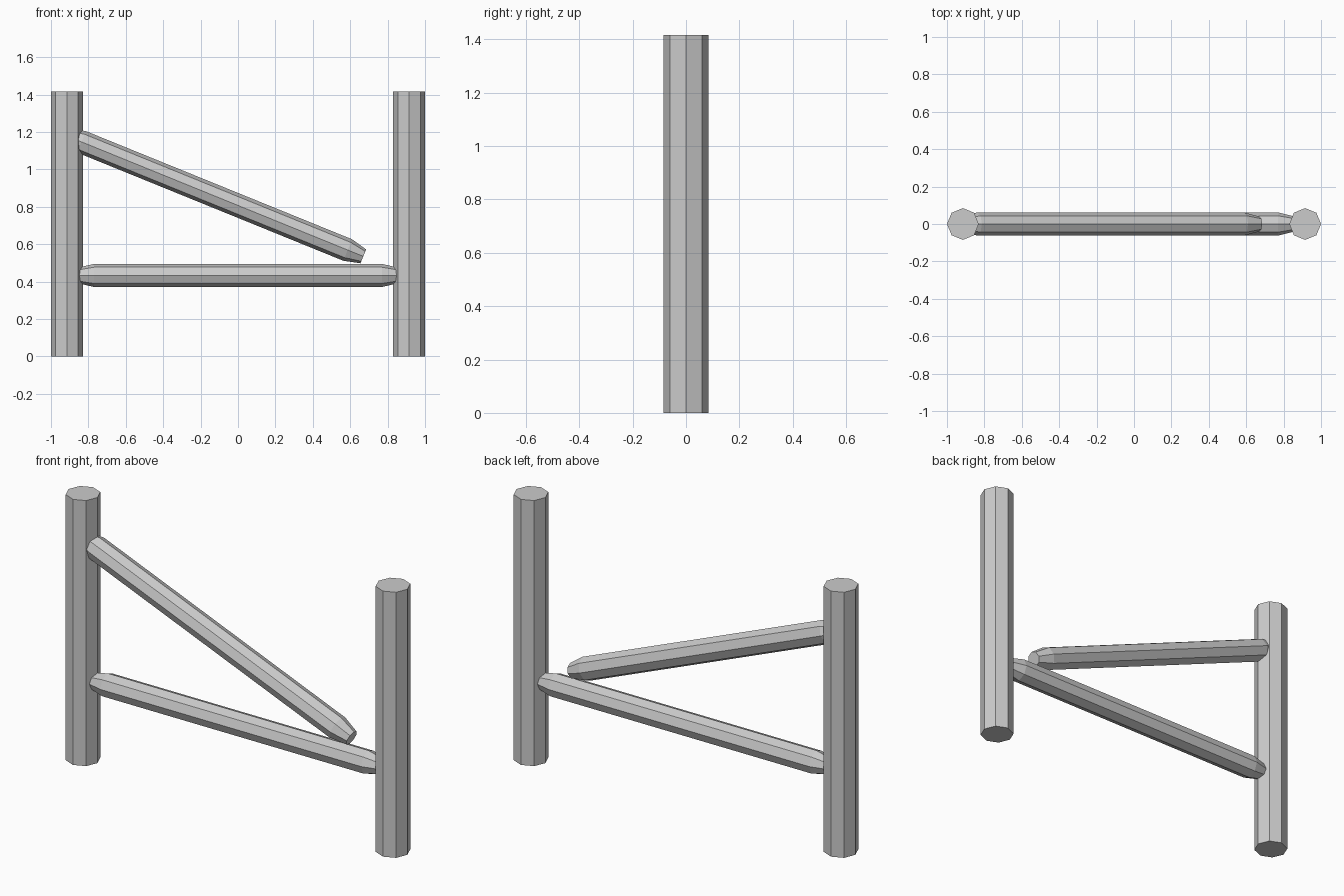
import bpy, bmesh, math
from mathutils import Matrix, Vector

if "Cube" in bpy.data.objects:
    bpy.data.objects.remove(bpy.data.objects["Cube"])

SIDES = 8


def prism(name, rings, matrix):
    """Octagonal bar along local z; rings = (height, radius) pairs."""
    bm = bmesh.new()
    loops = []
    for h, r in rings:
        loops.append([bm.verts.new((r * math.cos(2 * math.pi * i / SIDES),
                                    r * math.sin(2 * math.pi * i / SIDES), h))
                      for i in range(SIDES)])
    for a, b in zip(loops, loops[1:]):
        for i in range(SIDES):
            j = (i + 1) % SIDES
            bm.faces.new((a[i], a[j], b[j], b[i]))
    bm.faces.new(loops[0][::-1])
    bm.faces.new(loops[-1])
    bm.transform(matrix)
    mesh = bpy.data.meshes.new(name)
    bm.to_mesh(mesh)
    bm.free()
    obj = bpy.data.objects.new(name, mesh)
    bpy.context.collection.objects.link(obj)


def rail(name, start, end, radius=0.062, tip=0.04, taper=0.09):
    """Log in the xz plane with whittled ends."""
    start, end = Vector(start), Vector(end)
    d = end - start
    angle = math.atan2(d.x, d.z)
    rings = [(0, tip), (taper, radius), (d.length - taper, radius), (d.length, tip)]
    prism(name, rings, Matrix.Translation(start) @ Matrix.Rotation(angle, 4, 'Y'))


# Upright posts
for side, x in (("left", -0.915), ("right", 0.915)):
    prism(side + "_post", [(0, 0.085), (1.417, 0.085)], Matrix.Translation((x, 0, 0)))

# Lower rail, and the upper rail whose right end has dropped
rail("lower_rail", (-0.86, 0, 0.433), (0.86, 0, 0.433))
rail("fallen_rail", (-0.92, 0, 1.181), (0.67, 0, 0.535))
